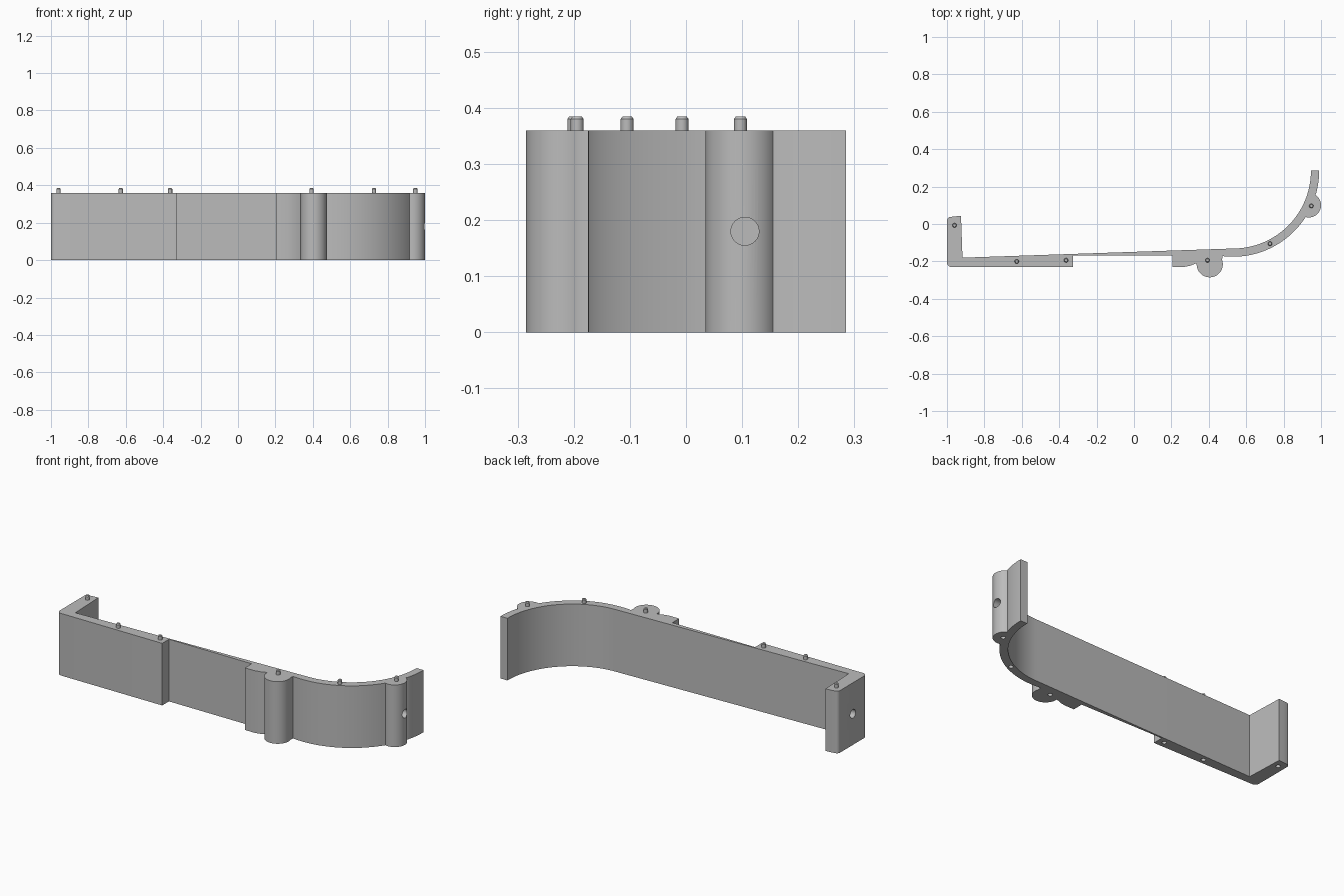
import bpy, bmesh
from math import cos, sin, radians, pi
from mathutils import Matrix, Vector

if "Cube" in bpy.data.objects:
    bpy.data.objects.remove(bpy.data.objects["Cube"])

HEIGHT = 0.36
PINS = [(-0.96, -0.007), (-0.627, -0.2), (-0.363, -0.194),
        (0.393, -0.194), (0.727, -0.105), (0.948, 0.097)]

grey = bpy.data.materials.new("plain grey")
grey.use_nodes = True
grey.diffuse_color = (0.5, 0.5, 0.5, 1)
grey.node_tree.nodes["Principled BSDF"].inputs["Base Color"].default_value = (0.5, 0.5, 0.5, 1)


def arc(cx, cy, r, start, end, n):
    angles = [radians(start + (end - start) * i / n) for i in range(n + 1)]
    return [(cx + r * cos(a), cy + r * sin(a)) for a in angles]


def make_object(name, bm):
    bmesh.ops.recalc_face_normals(bm, faces=bm.faces[:])
    mesh = bpy.data.meshes.new(name)
    bm.to_mesh(mesh)
    bm.free()
    mesh.materials.append(grey)
    obj = bpy.data.objects.new(name, mesh)
    bpy.context.collection.objects.link(obj)
    return obj


def smooth(obj):
    bpy.ops.object.select_all(action='DESELECT')
    obj.select_set(True)
    bpy.context.view_layer.objects.active = obj
    bpy.ops.object.shade_smooth_by_angle(angle=radians(30))


def cylinder(bm, center, r, depth, r_top=None, rot=Matrix(), segments=24):
    bmesh.ops.create_cone(bm, cap_ends=True, segments=segments, radius1=r,
                          radius2=r if r_top is None else r_top, depth=depth,
                          matrix=Matrix.Translation(Vector(center)) @ rot)


# Wall outline: left block, thin web, round boss, curved arm with side boss
outline = arc(-0.975, -0.205, 0.025, 180, 270, 6)
outline += [(-0.325, -0.23), (-0.325, -0.168), (0.205, -0.168), (0.205, -0.23), (0.265, -0.23)]
outline += [(0.3, -0.223), (0.325, -0.213)]
outline += arc(0.405, -0.215, 0.07, 175, 380, 36)
outline += arc(0.53, 0.285, 0.46, -97, -32.5, 28)
outline += arc(0.935, 0.1, 0.065, -102, 58, 30)
outline += arc(0.53, 0.285, 0.46, -15.5, 0, 8)
outline += arc(0.53, 0.285, 0.416, 0, -90, 40)
outline += [(-0.917, -0.18), (-0.925, 0.043), (-0.955, 0.041)]
outline += arc(-0.98, 0.018, 0.02, 100, 180, 5)

bm = bmesh.new()
base = bm.faces.new([bm.verts.new((x, y, 0)) for x, y in outline])
top = bmesh.ops.extrude_face_region(bm, geom=[base])["geom"]
bmesh.ops.translate(bm, vec=(0, 0, HEIGHT),
                    verts=[v for v in top if isinstance(v, bmesh.types.BMVert)])
wall = make_object("curved_wall", bm)

# Sockets under each pin, and a blind side hole at each end
bm = bmesh.new()
for x, y in PINS:
    cylinder(bm, (x, y, 0), 0.0125, 0.06)
sideways = Matrix.Rotation(pi / 2, 4, 'Y')
cylinder(bm, (0.99, 0.105, 0.18), 0.025, 0.1, rot=sideways, segments=32)
cylinder(bm, (-1.0, -0.1, 0.18), 0.025, 0.1, rot=sideways, segments=32)
cutter = make_object("hole_cutter", bm)
cutter.hide_render = True

cut = wall.modifiers.new("holes", 'BOOLEAN')
cut.operation = 'DIFFERENCE'
cut.solver = 'EXACT'
cut.object = cutter
bpy.context.view_layer.update()
result = bpy.data.meshes.new_from_object(wall.evaluated_get(bpy.context.evaluated_depsgraph_get()))
wall.modifiers.clear()
wall.data = result
bpy.data.objects.remove(cutter)
smooth(wall)

# Locating pins with chamfered tips
for i, (x, y) in enumerate(PINS):
    bm = bmesh.new()
    cylinder(bm, (x, y, HEIGHT + 0.005), 0.0115, 0.03)
    cylinder(bm, (x, y, HEIGHT + 0.0225), 0.0115, 0.005, r_top=0.008)
    smooth(make_object(f"locating_pin_{i + 1}", bm))
